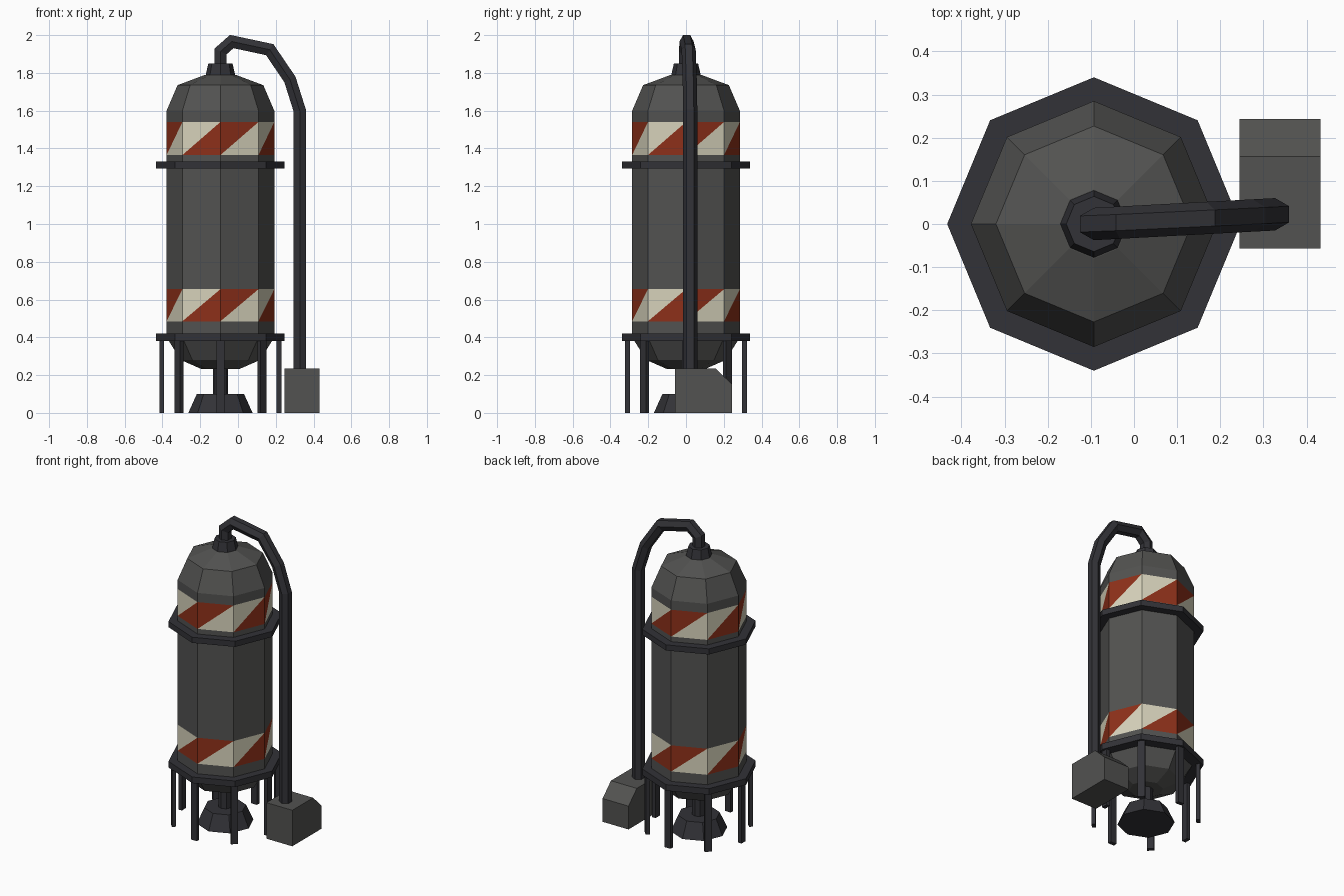
import bpy
from math import sin, cos, radians
from mathutils import Vector

if "Cube" in bpy.data.objects:
    bpy.data.objects.remove(bpy.data.objects["Cube"])

CX = -0.093  # tank axis


def material(name, rgb):
    m = bpy.data.materials.new(name)
    m.diffuse_color = (*rgb, 1)
    m.use_nodes = True
    m.node_tree.nodes["Principled BSDF"].inputs["Base Color"].default_value = m.diffuse_color
    return m


GREY = material("tank_grey", (0.085, 0.085, 0.082))
DARK = material("dark_metal", (0.032, 0.032, 0.038))
RED = material("red_paint", (0.27, 0.03, 0.01))
CREAM = material("cream_paint", (0.68, 0.65, 0.50))


def make(name, verts, faces, mats, indices=None):
    me = bpy.data.meshes.new(name)
    me.from_pydata(verts, [], faces)
    for m in mats:
        me.materials.append(m)
    if indices:
        me.polygons.foreach_set("material_index", indices)
    ob = bpy.data.objects.new(name, me)
    bpy.context.collection.objects.link(ob)
    return ob


def ring_faces(rows, n):
    """Quads between successive rings of n vertices, plus both end caps."""
    quads = [(r * n + i, r * n + (i + 1) % n, (r + 1) * n + (i + 1) % n, (r + 1) * n + i)
             for r in range(rows - 1) for i in range(n)]
    return quads + [tuple(reversed(range(n))), tuple(range((rows - 1) * n, rows * n))]


def octagon(r, z):
    return [(CX + r * cos(radians(45 * i)), r * sin(radians(45 * i)), z) for i in range(8)]


def lathe(name, profile, mat):
    verts = [v for r, z in profile for v in octagon(r, z)]
    return make(name, verts, ring_faces(len(profile), 8), [mat])


# Tank body, with the hazard bands cut into its wall as diagonal triangles
R = 0.285
profile = [(0.10, 0.232), (0.21, 0.28), (R, 0.40), (R, 0.485), (R, 0.655), (R, 1.365),
           (R, 1.54), (R, 1.60), (0.227, 1.735), (0.08, 1.79)]
verts = [v for r, z in profile for v in octagon(r, z)]
faces, mats = [], []
for k, f in enumerate(ring_faces(len(profile), 8)):
    if k // 8 in (3, 5) and k < 72:
        a, b, c, d = f
        faces += [(a, c, d), (a, b, c)]
        mats += [1, 2] if k % 2 == 0 else [2, 1]
    else:
        faces.append(f)
        mats.append(0)
# row 3 is the lower band, row 5 the upper one
make("tank", verts, faces, [GREY, RED, CREAM], mats)

# Collars, cap, outlet post and foot
lathe("upper_collar", [(0.34, 1.295), (0.34, 1.332)], DARK)
lathe("lower_collar", [(0.34, 0.38), (0.34, 0.42)], DARK)
lathe("top_cap", [(0.08, 1.78), (0.064, 1.85)], DARK)
lathe("outlet_post", [(0.04, 0.08), (0.04, 0.25)], DARK)
lathe("outlet_foot", [(0.17, 0.0), (0.125, 0.10)], DARK)

# Legs under every corner of the lower collar
for i in range(8):
    a = radians(45 * i)
    u, t = Vector((cos(a), sin(a), 0)), Vector((-sin(a), cos(a), 0))
    c = Vector((CX, 0, 0)) + u * 0.31
    vs = [c + u * sx * 0.0125 + t * sy * 0.0215 + Vector((0, 0, z))
          for z in (0, 0.39) for sx, sy in ((-1, -1), (1, -1), (1, 1), (-1, 1))]
    make(f"leg_{i + 1}", vs, ring_faces(2, 4), [DARK])

# Hexagonal pipe swept along a bent path with mitred corners
path = [Vector(p) for p in ((CX, 1.83), (CX, 1.913), (-0.033, 1.966), (0.168, 1.923),
                            (0.275, 1.765), (0.327, 1.60), (0.327, 0.20))]
verts = []
for i, p in enumerate(path):
    d0 = (p - path[max(i - 1, 0)]).normalized() if i else (path[1] - p).normalized()
    d1 = (path[i + 1] - p).normalized() if i < len(path) - 1 else d0
    n0, n1 = Vector((d0.y, -d0.x)), Vector((d1.y, -d1.x))
    m = (n0 + n1).normalized()
    m /= m.dot(n0)
    y = 0.0225 * (p.x - CX) / 0.42
    for k in range(6):
        a = radians(30 + 60 * k)
        q = p + m * 0.0375 * cos(a)
        verts.append((q.x, y + 0.0375 * sin(a), q.y))
make("pipe", verts, ring_faces(len(path), 6), [DARK])

# Pump box with a chamfered rear top edge
side = [(-0.057, 0), (0.243, 0), (0.243, 0.152), (0.157, 0.235), (-0.057, 0.235)]
make("pump_box", [(x, y, z) for x in (0.245, 0.432) for y, z in side],
     ring_faces(2, 5), [GREY])
